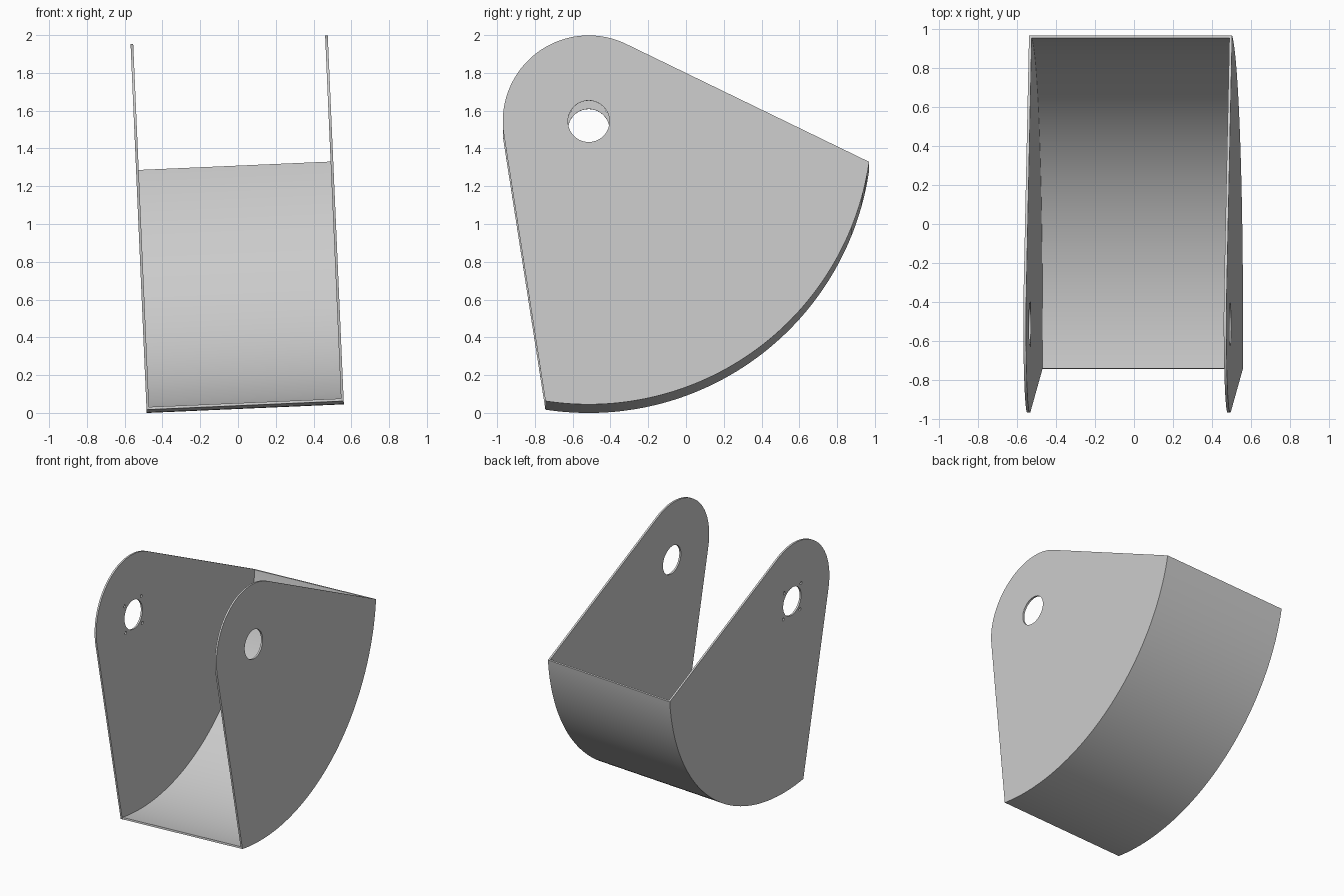
import bpy, bmesh
from math import sin, cos, acos, radians, degrees
from mathutils import Matrix

if "Cube" in bpy.data.objects:
    bpy.data.objects.remove(bpy.data.objects["Cube"])

WIDTH, THICK = 1.045, 0.014
R_TOP, R_DRUM, R_HOLE = 0.455, 1.5, 0.11
A_FRONT, A_BACK = -98.8, -8.24            # angular span of the curved sheet
TILT = Matrix.Translation((-0.027, -0.515, 1.521)) @ Matrix.Rotation(radians(-2.5), 4, 'Y')
SIDEWAYS = Matrix(((0, 0, 1, 0), (1, 0, 0, 0), (0, 1, 0, 0), (0, 0, 0, 1)))

grey = bpy.data.materials.new("light_grey")
grey.use_nodes = True
grey.diffuse_color = (0.6, 0.6, 0.6, 1)
grey.node_tree.nodes["Principled BSDF"].inputs["Base Color"].default_value = (0.6, 0.6, 0.6, 1)


def arc(radius, start, end, steps, centre=(0, 0)):
    angles = [radians(start + (end - start) * i / steps) for i in range(steps + 1)]
    return [(centre[0] + radius * cos(a), centre[1] + radius * sin(a)) for a in angles]


def circle(radius, steps, centre=(0, 0)):
    return arc(radius, 0, 360, steps, centre)[:-1]


def slab(name, outlines, x, depth):
    """Extrude a filled outline with holes across the width."""
    curve = bpy.data.curves.new(name, 'CURVE')
    curve.dimensions, curve.fill_mode, curve.extrude = '2D', 'BOTH', depth / 2
    for points in outlines:
        spline = curve.splines.new('POLY')
        spline.points.add(len(points) - 1)
        for p, (u, v) in zip(spline.points, points):
            p.co = (u, v, 0, 1)
        spline.use_cyclic_u = True
    source = bpy.data.objects.new(name + "_outline", curve)
    mesh = bpy.data.meshes.new_from_object(source)
    bpy.data.objects.remove(source)
    bpy.data.curves.remove(curve)

    bm = bmesh.new()
    bm.from_mesh(mesh)
    bmesh.ops.remove_doubles(bm, verts=bm.verts, dist=0.0001)
    bmesh.ops.recalc_face_normals(bm, faces=bm.faces)
    bm.to_mesh(mesh)
    bm.free()
    mesh.materials.clear()
    mesh.materials.append(grey)
    obj = bpy.data.objects.new(name, mesh)
    bpy.context.collection.objects.link(obj)
    obj.matrix_world = TILT @ Matrix.Translation((x, 0, 0)) @ SIDEWAYS
    bpy.ops.object.select_all(action='DESELECT')
    obj.select_set(True)
    bpy.context.view_layer.objects.active = obj
    bpy.ops.object.shade_smooth_by_angle(angle=radians(30))
    return obj


# Side plates: drum arc joined to the rounded top by tangent edges
tangent = degrees(acos(R_TOP / R_DRUM))
outline = (arc(R_DRUM, A_FRONT, A_BACK, 72)
           + arc(R_TOP, A_BACK + tangent, 360 + A_FRONT - tangent, 48))
pivot_hole = circle(R_HOLE, 40)
screw_holes = [circle(0.012, 12, (sx * 0.103, sz * 0.103)) for sx in (-1, 1) for sz in (-1, 1)]
plate_x = (WIDTH - THICK) / 2
slab("left_side_plate", [outline, pivot_hole], plate_x, THICK)
slab("right_side_plate", [outline, pivot_hole] + screw_holes, -plate_x, THICK)

# Curved sheet between the plates
sheet = arc(R_DRUM, A_FRONT, A_BACK, 72) + arc(R_DRUM - THICK, A_BACK, A_FRONT, 72)
slab("curved_sheet", [sheet], 0, WIDTH - 2 * THICK)
